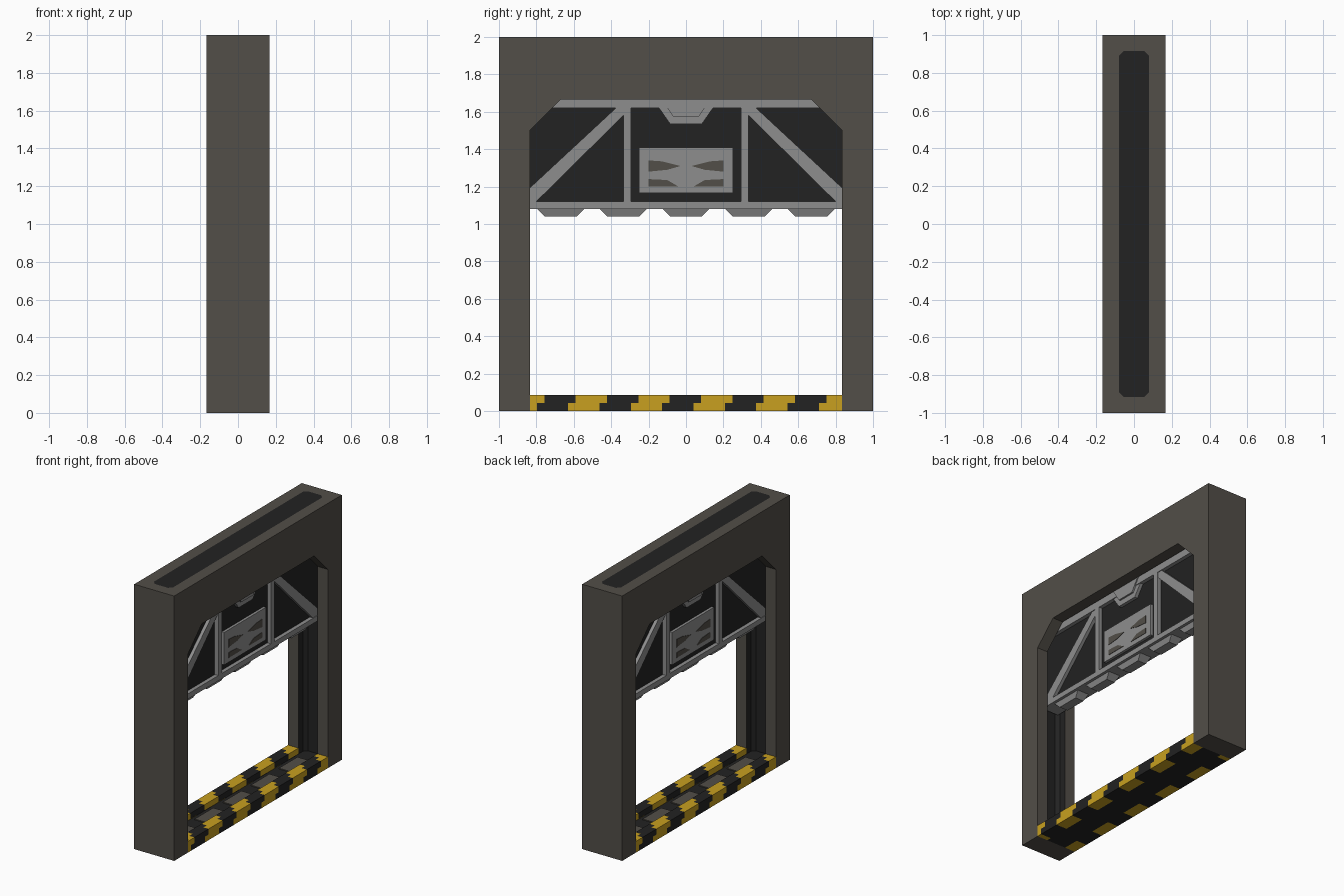
import bpy, bmesh, math
from mathutils import Vector

if "Cube" in bpy.data.objects:
    bpy.data.objects.remove(bpy.data.objects["Cube"])


def material(name, r, g, b):
    m = bpy.data.materials.new(name)
    m.diffuse_color = (r, g, b, 1)
    m.use_nodes = True
    m.node_tree.nodes["Principled BSDF"].inputs["Base Color"].default_value = m.diffuse_color
    return m


FRAME = material("warm_dark_grey", 0.085, 0.077, 0.065)
DARK = material("near_black", 0.016, 0.016, 0.016)
STEEL = material("steel_grey", 0.27, 0.27, 0.27)
YELLOW = material("hazard_yellow", 0.58, 0.35, 0.014)


def add_object(name, bm, *mats):
    bmesh.ops.recalc_face_normals(bm, faces=bm.faces)
    me = bpy.data.meshes.new(name)
    bm.to_mesh(me)
    bm.free()
    for m in mats:
        me.materials.append(m)
    ob = bpy.data.objects.new(name, me)
    bpy.context.collection.objects.link(ob)
    return ob


def extrude(bm, pts, depth):
    """Extrude a list of 3D points along a vector."""
    face = bm.faces.new([bm.verts.new(p) for p in pts])
    new = bmesh.ops.extrude_face_region(bm, geom=[face], use_keep_orig=True)["geom"]
    verts = [g for g in new if isinstance(g, bmesh.types.BMVert)]
    bmesh.ops.translate(bm, verts=verts, vec=depth)


def side_prism(bm, yz, x0, x1):
    extrude(bm, [(x0, y, z) for y, z in yz], Vector((x1 - x0, 0, 0)))


def rect(y0, y1, z0, z1):
    return [(y0, z0), (y1, z0), (y1, z1), (y0, z1)]


def box(bm, x0, x1, y0, y1, z0, z1):
    side_prism(bm, rect(y0, y1, z0, z1), x0, x1)


HX, OY, SX, SY, C = 0.167, 0.835, 0.08, 0.915, 0.025
SLOT = [(SX, SY - C), (SX - C, SY), (C - SX, SY), (-SX, SY - C),
        (-SX, C - SY), (C - SX, -SY), (SX - C, -SY), (SX, C - SY)]

# Outer frame: arch with chamfered opening, cut by the door slot
bm = bmesh.new()
half = [(OY, 0), (1, 0), (1, 2)]
inner = [(-0.67, 1.665), (0.67, 1.665), (OY, 1.5)]
side_prism(bm, half + [(-1, 2), (-1, 0), (-OY, 0), (-OY, 1.5)] + inner, -HX, HX)
frame = add_object("door_frame", bm, FRAME, DARK)

bm = bmesh.new()
extrude(bm, [(x, y, 0.04) for x, y in SLOT], Vector((0, 0, 2.1)))
cutter = add_object("slot_cutter", bm)
cutter.hide_render = True
mod = frame.modifiers.new("slot", 'BOOLEAN')
mod.operation, mod.solver, mod.object = 'DIFFERENCE', 'EXACT', cutter
bpy.context.view_layer.objects.active = frame
bpy.ops.object.modifier_apply(modifier="slot")
bpy.data.objects.remove(cutter)
for p in frame.data.polygons:  # slot walls are dark
    inside = all(abs(frame.data.vertices[v].co.x) < SX + 0.005 for v in p.vertices)
    p.material_index = 1 if inside else 0

# Flush dark cap in the top of the slot
bm = bmesh.new()
extrude(bm, [(x, y, 1.94) for x, y in SLOT], Vector((0, 0, 0.06)))
add_object("top_slot_cap", bm, DARK)

# Threshold: dark channel floor with five tooth pads
bm = bmesh.new()
box(bm, -SX, SX, -OY, OY, 0, 0.04)
add_object("threshold_channel", bm, DARK)
bm = bmesh.new()
for i in range(-2, 3):
    y = i * 0.335
    box(bm, -0.05, 0.05, y - 0.11, y + 0.11, 0.04, 0.047)
add_object("threshold_pads", bm, FRAME)

# Threshold rails with stepped diagonal hazard stripes
STEP = 0.1675
bm = bmesh.new()
rows = [(SX, HX, 0, 0.0425, 0.04), (0.124, HX, 0.0425, 0.085, 0.08), (SX, 0.124, 0.0425, 0.085, 0.12)]
for s in (1, -1):
    for x0, x1, z0, z1, shift in rows:
        for k in range(-7, 7):
            a, b = max(-OY, shift + k * STEP), min(OY, shift + (k + 1) * STEP)
            if b - a < 0.001:
                continue
            n = len(bm.faces)
            box(bm, s * x0, s * x1, s * a, s * b, z0, z1)
            bm.faces.ensure_lookup_table()
            for f in bm.faces[n:]:
                f.material_index = k % 2
add_object("hazard_rails", bm, YELLOW, DARK)

# Raised door: dark core panel
D, P = 0.07, 0.04
bm = bmesh.new()
box(bm, -P, P, -0.9, 0.9, 1.1, 1.72)
add_object("door_panel", bm, DARK)

# Door truss: bars, posts and diagonals
bm = bmesh.new()
box(bm, -D, D, -0.9, 0.9, 1.08, 1.12)
box(bm, -D, D, -0.9, 0.9, 1.62, 1.72)
for s in (1, -1):
    box(bm, -D, D, s * 0.293, s * 0.335, 1.12, 1.62)
add_object("door_bars", bm, STEEL)
bm = bmesh.new()
for s in (1, -1):
    diag = [(0.80, 1.12), (0.335, 1.58), (0.335, 1.62), (0.375, 1.62), (0.86, 1.17), (0.86, 1.12)]
    side_prism(bm, [(s * y, z) for y, z in diag], 0.005 - D, D - 0.005)
add_object("door_diagonals", bm, STEEL)

# Locking block under the header, with a raised core
bm = bmesh.new()
side_prism(bm, [(-0.2, 1.7), (-0.085, 1.535), (0.085, 1.535), (0.2, 1.7)], -0.065, 0.065)
side_prism(bm, [(-0.15, 1.7), (-0.07, 1.575), (0.07, 1.575), (0.15, 1.7)], -0.078, 0.078)
add_object("locking_block", bm, STEEL)

# Bottom teeth: tapered blocks
bm = bmesh.new()
for i in range(-2, 3):
    y = i * 0.335
    ring = [[bm.verts.new((sx * hx, y + sy * hy, z)) for sx, sy in ((-1, -1), (1, -1), (1, 1), (-1, 1))]
            for hx, hy, z in ((0.05, 0.13, 1.085), (0.035, 0.085, 1.04))]
    bm.faces.new(ring[0])
    bm.faces.new(ring[1])
    for j in range(4):
        k = (j + 1) % 4
        bm.faces.new((ring[0][j], ring[0][k], ring[1][k], ring[1][j]))
add_object("door_teeth", bm, STEEL)

# Centre plate with plain worn patches on both sides
bm = bmesh.new()
box(bm, -0.06, 0.06, -0.25, 0.25, 1.165, 1.41)
add_object("centre_plate", bm, STEEL)
bm = bmesh.new()
for s in (1, -1):
    for x in (-0.063, 0.06):
        for yz in ([(0.03, 1.31), (0.1, 1.29), (0.2, 1.28), (0.2, 1.34), (0.13, 1.335)],
                   [(0.04, 1.2), (0.2, 1.2), (0.2, 1.24), (0.1, 1.235)]):
            side_prism(bm, [(s * y, z) for y, z in yz], x, x + 0.003)
add_object("worn_patches", bm, FRAME)
